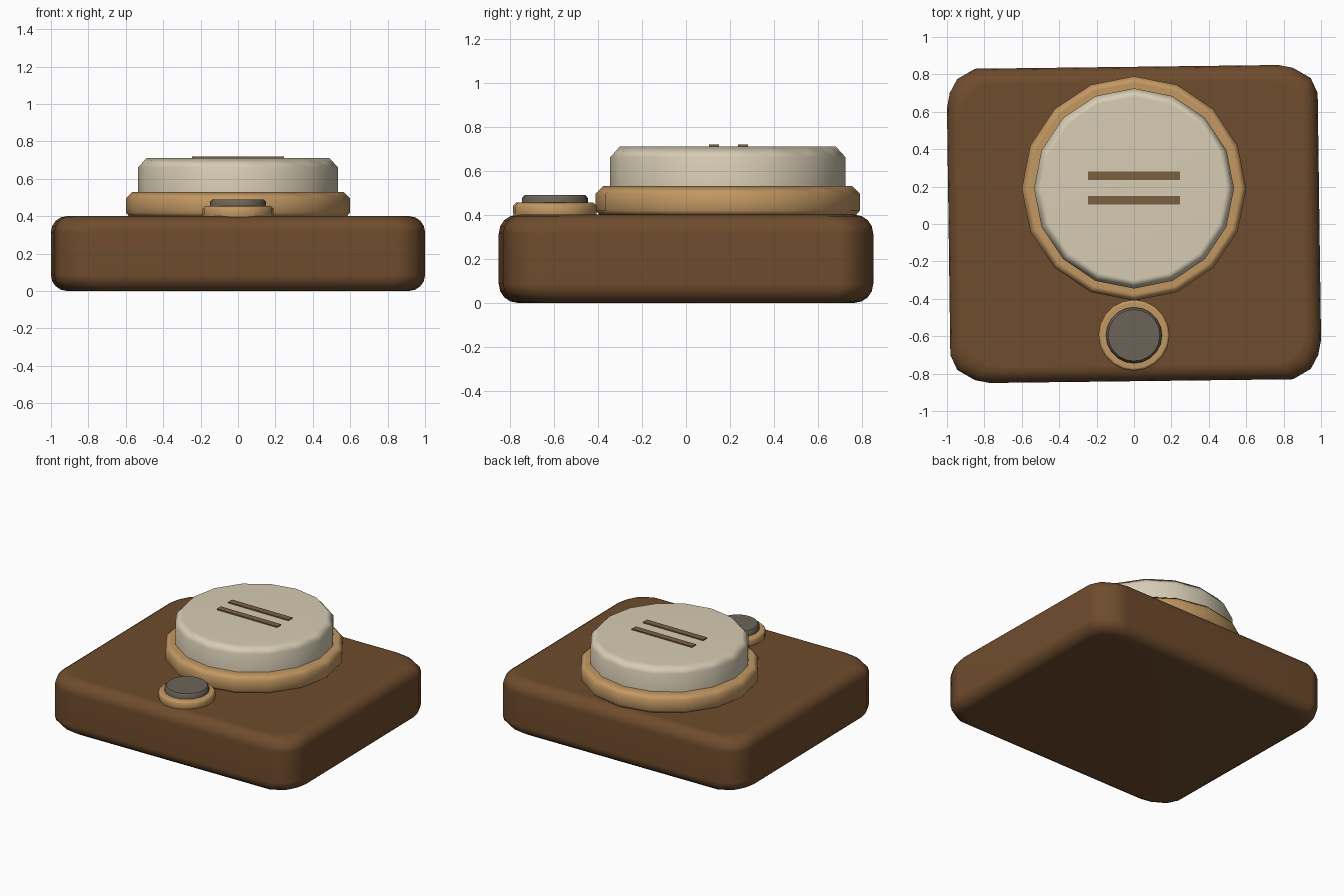
import bpy, bmesh, math

if "Cube" in bpy.data.objects:
    bpy.data.objects.remove(bpy.data.objects["Cube"])


def srgb(name, r, g, b):
    lin = [((c / 255 + 0.055) / 1.055) ** 2.4 for c in (r, g, b)]
    m = bpy.data.materials.new(name)
    m.diffuse_color = (*lin, 1)
    m.use_nodes = True
    m.node_tree.nodes["Principled BSDF"].inputs["Base Color"].default_value = m.diffuse_color
    return m


BROWN = srgb("brown", 111, 76, 45)
TAN = srgb("tan", 194, 152, 98)
CREAM = srgb("cream", 215, 204, 180)
GREY = srgb("warm grey", 108, 100, 88)
BAR = srgb("dull brown", 122, 97, 65)


def finish(bm, name, mat, angle):
    bmesh.ops.recalc_face_normals(bm, faces=bm.faces)
    me = bpy.data.meshes.new(name)
    bm.to_mesh(me)
    bm.free()
    me.materials.append(mat)
    ob = bpy.data.objects.new(name, me)
    bpy.context.collection.objects.link(ob)
    bpy.ops.object.select_all(action='DESELECT')
    ob.select_set(True)
    bpy.context.view_layer.objects.active = ob
    bpy.ops.object.shade_smooth_by_angle(angle=math.radians(angle))
    # keep the large caps flat next to the soft edges
    mod = ob.modifiers.new("weighted", 'WEIGHTED_NORMAL')
    mod.keep_sharp = True
    return ob


def loft(name, loops, mat, angle=50):
    """Skin a stack of equal-length point loops and cap both ends."""
    bm = bmesh.new()
    rows = [[bm.verts.new(p) for p in loop] for loop in loops]
    n = len(rows[0])
    for a, b in zip(rows, rows[1:]):
        for i in range(n):
            j = (i + 1) % n
            bm.faces.new((a[i], a[j], b[j], b[i]))
    bm.faces.new(rows[0])
    bm.faces.new(rows[-1])
    return finish(bm, name, mat, angle)


def disc(name, y, sides, profile, mat):
    """Turned disc from (radius, z) profile points."""
    steps = [2 * math.pi * i / sides for i in range(sides)]
    return loft(name, [[(r * math.sin(a), y + r * math.cos(a), z) for a in steps]
                       for r, z in profile], mat)


# Base: slightly twisted rounded slab with half-turn symmetry
half = [(-1, 0.62), (-0.985, 0.70), (-0.945, 0.775), (-0.85, 0.83),
        (0.77, 0.85), (0.85, 0.835), (0.945, 0.78), (0.982, 0.70)]
outline = half + [(-x, -y) for x, y in half]
R, H, SEG = 0.085, 0.40, 4
arc = [(R * (1 - math.sin(t)), R * (1 - math.cos(t)))
       for t in (math.pi / 2 * i / SEG for i in range(SEG + 1))]
levels = arc + [(d, H - z) for d, z in reversed(arc)]
loft("base", [[(x * (1 - d), y * (1 - d / 0.85), z) for x, y in outline]
              for d, z in levels], BROWN)

# Large dial sitting in its collar
disc("dial_collar", 0.19, 16,
     [(0.57, 0.385), (0.60, 0.42), (0.60, 0.495), (0.565, 0.53)], TAN)
disc("dial", 0.19, 16,
     [(0.535, 0.50), (0.535, 0.66), (0.49, 0.71)], CREAM)

# Small button sitting in its collar
disc("button_collar", -0.595, 20,
     [(0.185, 0.39), (0.19, 0.41), (0.19, 0.44), (0.175, 0.455)], TAN)
disc("button", -0.595, 20,
     [(0.15, 0.44), (0.15, 0.475), (0.138, 0.49)], GREY)

# Two raised bars on the dial
for label, y in (("front", 0.127), ("back", 0.258)):
    loft("dial_bar_" + label,
         [[(sx * 0.245, y + sy * 0.023, z) for sx, sy in
           ((-1, -1), (1, -1), (1, 1), (-1, 1))] for z in (0.70, 0.718)],
         BAR, 30)
